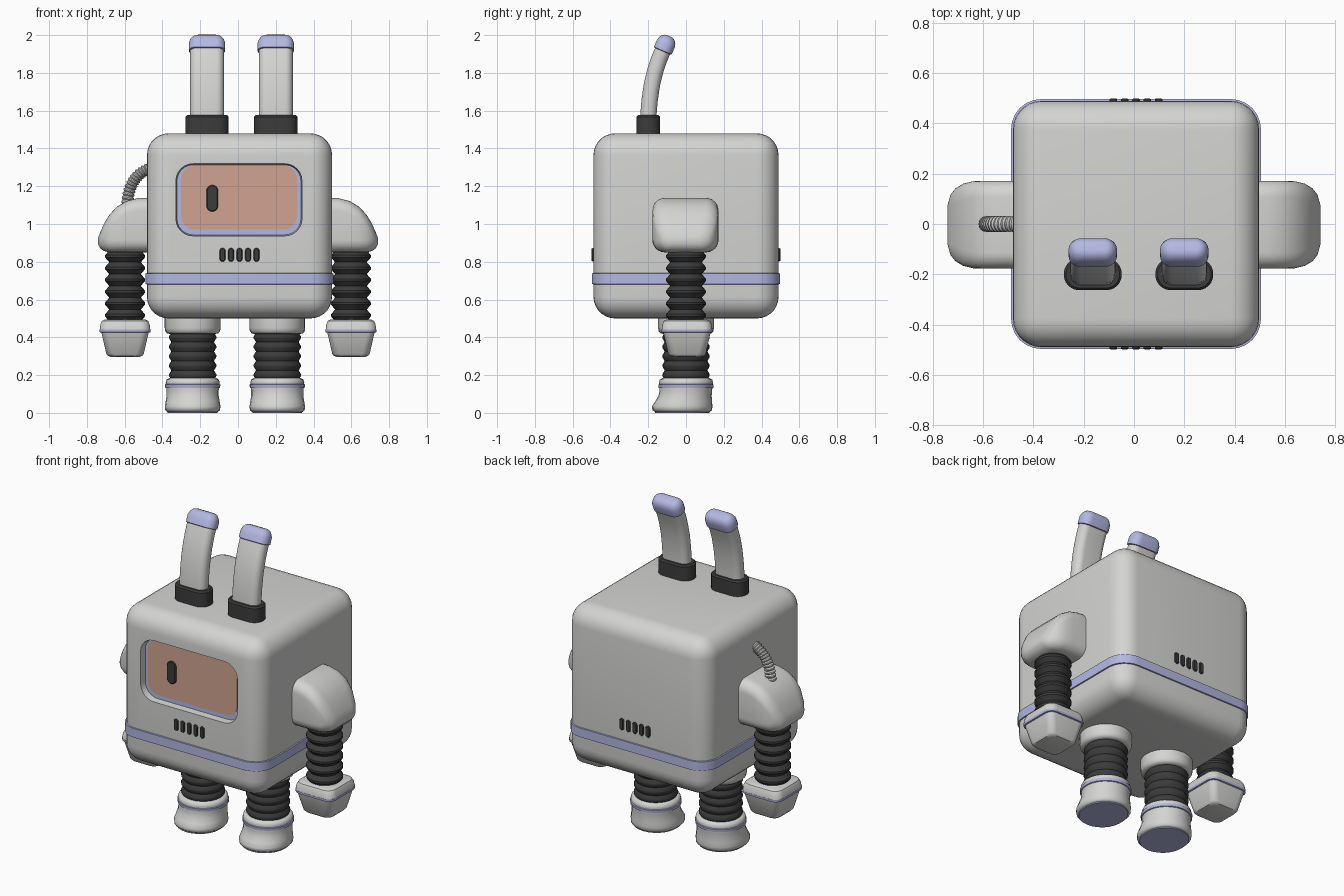
import bpy, bmesh, math
from mathutils import Vector

if "Cube" in bpy.data.objects:
    bpy.data.objects.remove(bpy.data.objects["Cube"])


def material(name, rgb):
    m = bpy.data.materials.new(name)
    m.diffuse_color = (*rgb, 1)
    m.use_nodes = True
    m.node_tree.nodes["Principled BSDF"].inputs["Base Color"].default_value = m.diffuse_color
    return m


GREY = material("light grey", (0.66, 0.66, 0.65))
BLUE = material("periwinkle", (0.45, 0.48, 0.76))
DARK = material("charcoal", (0.045, 0.045, 0.045))
SCREEN = material("peach", (0.64, 0.37, 0.28))


def finish(name, bm, mat, angle=32):
    bmesh.ops.recalc_face_normals(bm, faces=bm.faces)
    me = bpy.data.meshes.new(name)
    bm.to_mesh(me)
    bm.free()
    me.materials.append(mat)
    ob = bpy.data.objects.new(name, me)
    bpy.context.collection.objects.link(ob)
    smooth(ob, angle)
    return ob


def smooth(ob, angle=32):
    bpy.ops.object.select_all(action='DESELECT')
    ob.select_set(True)
    bpy.context.view_layer.objects.active = ob
    bpy.ops.object.shade_smooth_by_angle(angle=math.radians(angle))


def outline(a, b, r, n=6):
    """Rounded rectangle of half sizes a, b and corner radius r."""
    r = min(r, a, b)
    pts = []
    for k, (sx, sy) in enumerate([(1, 1), (-1, 1), (-1, -1), (1, -1)]):
        for i in range(n + 1):
            t = math.pi / 2 * (k + i / n)
            pts.append((sx * (a - r) + r * math.cos(t), sy * (b - r) + r * math.sin(t)))
    return pts


def loft(name, rings, mat, angle=32):
    bm = bmesh.new()
    vs = [[bm.verts.new(p) for p in ring] for ring in rings]
    n = len(vs[0])
    for lo, hi in zip(vs, vs[1:]):
        for i in range(n):
            bm.faces.new((lo[i], lo[(i + 1) % n], hi[(i + 1) % n], hi[i]))
    bm.faces.new(vs[0])
    bm.faces.new(vs[-1])
    bmesh.ops.remove_doubles(bm, verts=bm.verts, dist=1e-5)
    return finish(name, bm, mat, angle)


def flat(x, y, z, a, b, r):      # horizontal ring
    return [Vector((x + u, y + v, z)) for u, v in outline(a, b, r)]


def front(x, y, z, a, b, r):     # ring facing the front
    return [Vector((x + u, y, z + v)) for u, v in outline(a, b, r)]


def side(x, y, z, a, b, r):      # ring facing sideways
    return [Vector((x, y + u, z + v)) for u, v in outline(a, b, r)]


def tilted(x, y, z, a, b, r, ty, tz):   # ring across a path in the y-z plane
    return [Vector((x + u, y + v * tz, z - v * ty)) for u, v in outline(a, b, r)]


def turned(name, x, y, profile, mat, angle=32):
    return loft(name, [flat(x, y, z, r, r, r) for z, r in profile], mat, angle)


def bellows(name, x, y, z0, z1, ribs, r_in, r_out):
    step = (z1 - z0) / ribs
    prof = []
    for i in range(ribs):
        z = z0 + i * step
        prof += [(z, r_in), (z + step * .4, r_out), (z + step * .6, r_out)]
    turned(name, x, y, prof + [(z1, r_in)], DARK)


# Rounded cube body with a screen recess
BX, BZ, H = 0.008, 0.99, 0.49
bm = bmesh.new()
bmesh.ops.create_cube(bm, size=2 * H)
bmesh.ops.translate(bm, verts=bm.verts, vec=(BX, 0, BZ))
bmesh.ops.bevel(bm, geom=bm.edges[:], offset=0.115, segments=7, profile=0.5, affect='EDGES')
body = finish("body", bm, GREY)
cutter = loft("recess_cutter", [front(0.005, y, 1.128, .328 + g, .185 + g, .085 + g)
                                for y, g in ((-.6, .006), (-.485, .006), (-.445, 0))], GREY)
cutter.hide_render = True
cutter.hide_set(True)
mod = body.modifiers.new("recess", 'BOOLEAN')
mod.operation = 'DIFFERENCE'
mod.solver = 'EXACT'
mod.object = cutter
bpy.context.view_layer.objects.active = body
bpy.ops.object.modifier_apply(modifier=mod.name)
bpy.data.objects.remove(cutter)
smooth(body)

# Screen frame, screen and eye
loft("screen_frame", [front(.005, y, 1.128, .328, .185, .085) for y in (-.44, -.452)], BLUE)
loft("screen", [front(.006, y, 1.14, .308, .170, .075) for y in (-.45, -.456)], SCREEN)
loft("eye", [front(-.136, y, 1.136, .031 - g, .070 - g, .031)
             for y, g in ((-.45, 0), (-.462, 0), (-.466, .005))], DARK)

# Waist band
loft("waist_band", [flat(BX, 0, z, H + g, H + g, .12)
                    for z, g in ((.68, 0), (.682, .007), (.738, .007), (.74, 0))], BLUE)

# Vent slots front and back
for label, s in (("front", -1), ("back", 1)):
    for i in range(5):
        loft(f"{label}_vent_{i + 1}", [front(BX + (i - 2) * .045, s * y, .837, .015 - g, .036 - g, .015)
                                       for y, g in ((.47, 0), (.494, 0), (.499, .004))], DARK)

# Ears: socket, curved stalk and cap
PATH = [(-.2, 1.5), (-.199, 1.58), (-.192, 1.66), (-.18, 1.74),
        (-.163, 1.81), (-.143, 1.87), (-.12, 1.925)]
for label, x in (("left", -.164), ("right", .2)):
    loft(f"{label}_ear_socket", [flat(x, -.2, z, .115 - g, .063 - g, .06)
                                 for z, g in ((1.47, 0), (1.567, 0), (1.576, .008))], DARK)
    rings = []
    for i, (y, z) in enumerate(PATH):
        a, b = PATH[max(i - 1, 0)], PATH[min(i + 1, len(PATH) - 1)]
        t = Vector((b[0] - a[0], b[1] - a[1])).normalized()
        rings.append(tilted(x, y, z, .09, .043, .04, *t))
    loft(f"{label}_ear_stalk", rings, GREY)
    t = Vector((.4, .917)).normalized()
    loft(f"{label}_ear_cap", [tilted(x, -.124 + t.x * d, 1.915 + t.y * d, .096 - g, .051 - g, .045, *t)
                              for d, g in ((0, .005), (.003, 0), (.045, 0), (.065, .006),
                                           (.078, .016), (.085, .028), (.087, .04))], BLUE)

# Arms: shoulder, bellows, hand with stripe
SHOULDER = [(.45, .85, 1.138, .175), (.53, .85, 1.137, .175), (.59, .85, 1.122, .175),
            (.64, .85, 1.092, .173), (.68, .85, 1.05, .163), (.71, .857, 1.0, .145),
            (.73, .872, .955, .12), (.741, .895, .925, .08)]
for label, s in (("left", -1), ("right", 1)):
    loft(f"{label}_shoulder", [side(s * x, -.003, (lo + hi) / 2, w, (hi - lo) / 2, .065)
                               for x, lo, hi, w in SHOULDER], GREY, 50)
    bellows(f"{label}_arm", s * .598, 0, .485, .86, 6, .084, .105)
    loft(f"{label}_hand_cuff", [flat(s * .598, .005, z, w, w, .05)
                                for z, w in ((.44, .134), (.47, .130), (.487, .122), (.494, .108))], GREY)
    loft(f"{label}_hand_stripe", [flat(s * .598, .005, z, w, w, .05)
                                  for z, w in ((.425, .128), (.427, .134), (.441, .135))], BLUE)
    loft(f"{label}_hand", [flat(s * .598, .005, z, w, w, .04)
                           for z, w in ((.297, .075), (.301, .09), (.312, .099), (.43, .126))], GREY)

# Legs: hip collar, bellows, boot with stripe and sole
BOOT = [(.006, .135, -.165, .128), (.015, .145, -.178, .138), (.035, .147, -.18, .14),
        (.06, .143, -.163, .138), (.09, .138, -.146, .136), (.12, .138, -.14, .138),
        (.16, .143, -.143, .143), (.176, .139, -.139, .139), (.184, .125, -.125, .125)]
for label, x in (("left", -.24), ("right", .208)):
    turned(f"{label}_hip", x, 0, [(.418, .12), (.421, .135), (.432, .145), (.45, .148), (.52, .148)], GREY, 45)
    bellows(f"{label}_leg", x, 0, .175, .425, 5, .113, .125)
    loft(f"{label}_boot", [flat(x, (a + b) / 2, z, w, (b - a) / 2, .15)
                           for z, w, a, b in BOOT], GREY, 50)
    turned(f"{label}_boot_stripe", x, 0, [(.13, .138), (.133, .145), (.15, .147), (.153, .14)], BLUE)
    loft(f"{label}_sole", [flat(x, -.02, z, .132, .145, .14) for z in (0, .008)], BLUE)

# Ribbed hose from the left shoulder into the body
p0, p1, p2, p3 = (Vector(p) for p in ((-.588, 1.08), (-.585, 1.2), (-.545, 1.27), (-.46, 1.295)))
rings, N = [], 44
for i in range(N + 1):
    t = i / N
    q = 1 - t
    p = p0 * q**3 + p1 * 3 * q * q * t + p2 * 3 * q * t * t + p3 * t**3
    d = ((p1 - p0) * q * q + (p2 - p1) * 2 * q * t + (p3 - p2) * t * t).normalized()
    r = (.025, .032, .032)[i % 3]
    rings.append([Vector((p.x + u * d.y, v, p.y - u * d.x)) for u, v in outline(r, r, r, 4)])
loft("shoulder_hose", rings, GREY)
